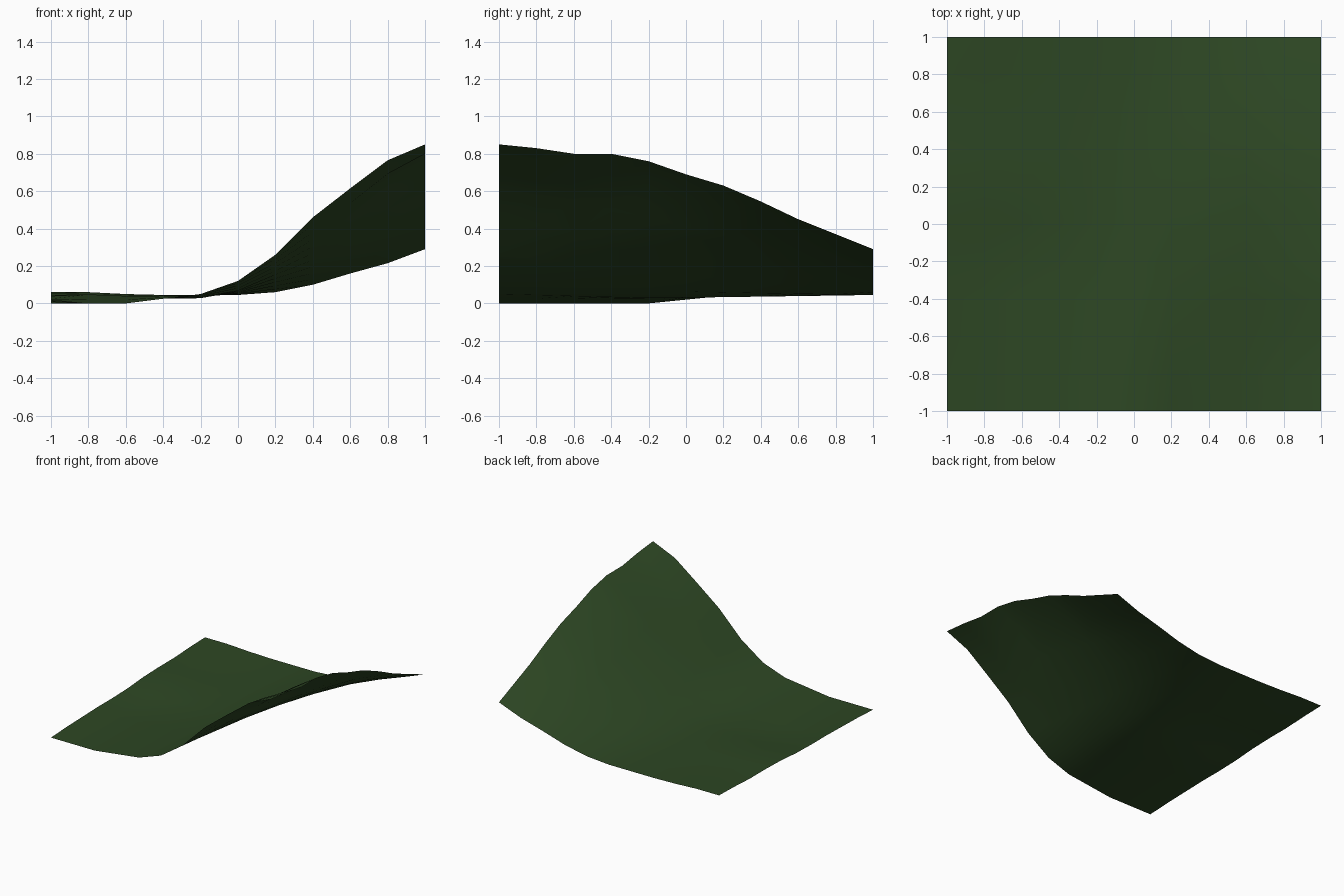
import bpy, bmesh

if "Cube" in bpy.data.objects:
    bpy.data.objects.remove(bpy.data.objects["Cube"])

# Height profiles sampled every 0.2 units
FRONT = [0, 0, 0, .025, .05, .12, .26, .46, .615, .765, .85]            # along x at y = -1
BACK = [.06, .06, .05, .045, .045, .045, .06, .10, .16, .215, .29]      # along x at y = 1
RIGHT = [.85, .83, .80, .80, .76, .69, .63, .545, .45, .37, .29]        # along y at x = 1
LEFT = [0, .01, .015, .02, .02, .025, .04, .045, .045, .055, .06]       # along y at x = -1
FLOOR = [0, 0, 0, 0, 0, .02, .04, .04, .04, .045, .05]                  # lowest level along y


def height(i, j):
    if i == 0:
        return LEFT[j]
    if i < 4:
        # nearly level ground on the left
        w = 1 - FLOOR[j] / FLOOR[-1]
    else:
        # hillside: even fall at the foot, following the ridge towards the right edge
        ridge = (RIGHT[j] - RIGHT[-1]) / (RIGHT[0] - RIGHT[-1])
        even = (1 - j / 10) ** 1.1
        m = max(0, (i - 7) / 3)
        w = even + m * (ridge - even)
    z = BACK[i] + w * (FRONT[i] - BACK[i])
    # shallow hollow along the foot of the hill
    if i in (4, 5):
        z -= 0.02 * (1 - abs(j - 4) / 6 if j >= 4 else j / 4)
    return max(z, 0)


# Ground sheet: a 10 x 10 grid raised to the terrain heights
bm = bmesh.new()
bmesh.ops.create_grid(bm, x_segments=10, y_segments=10, size=1)
for v in bm.verts:
    v.co.z = height(round((v.co.x + 1) * 5), round((v.co.y + 1) * 5))
for f in bm.faces:
    f.smooth = True
mesh = bpy.data.meshes.new("hillside_ground")
bm.to_mesh(mesh)
bm.free()

grass = bpy.data.materials.new("grass_green")
grass.diffuse_color = (0.026, 0.062, 0.017, 1)
grass.use_nodes = True
grass.node_tree.nodes["Principled BSDF"].inputs["Base Color"].default_value = grass.diffuse_color
mesh.materials.append(grass)
bpy.context.collection.objects.link(bpy.data.objects.new("hillside_ground", mesh))
